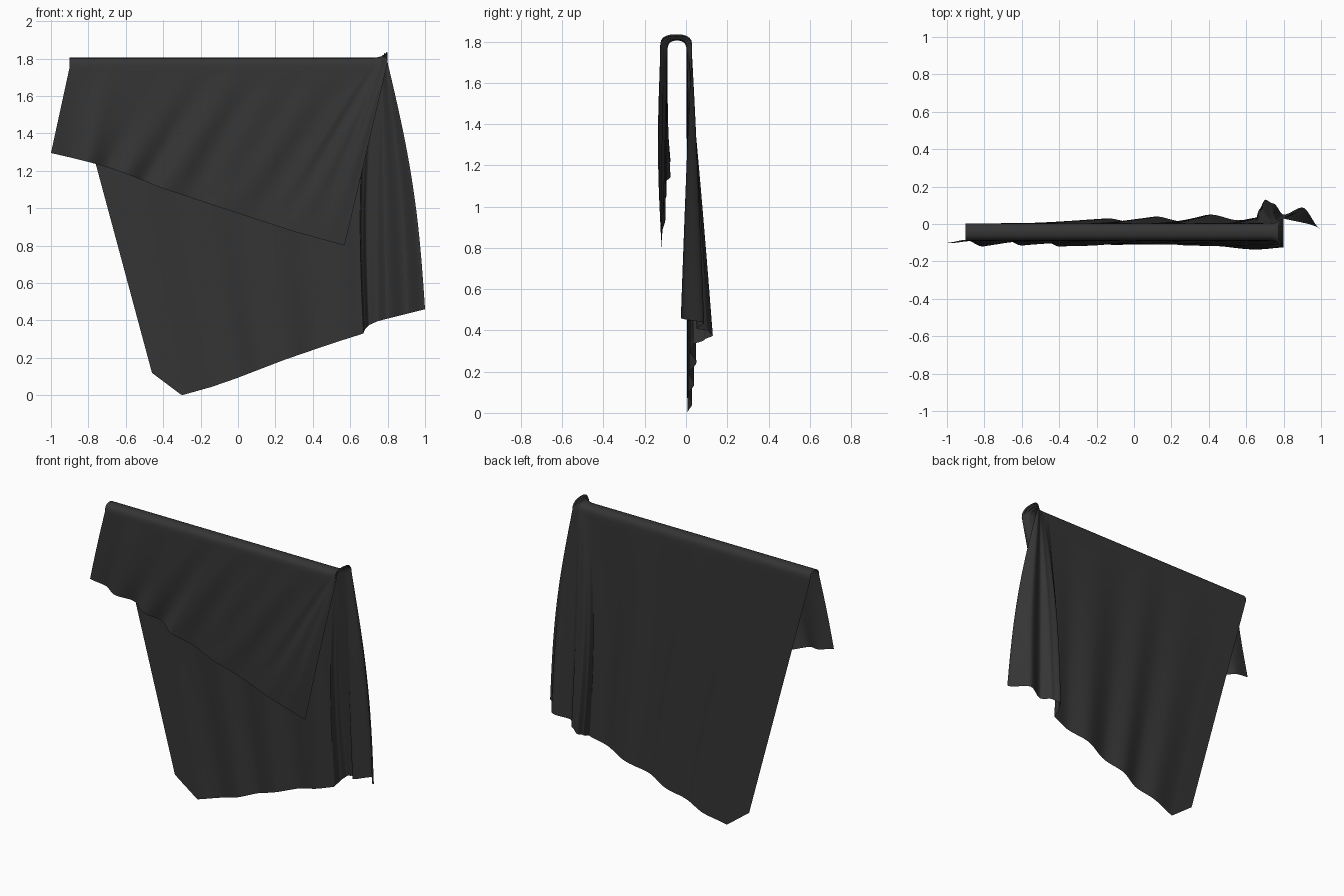
import bpy, bmesh, math
from mathutils import Vector

if "Cube" in bpy.data.objects:
    bpy.data.objects.remove(bpy.data.objects["Cube"])

NU, NB, NA, NF = 220, 44, 10, 30


def lerp(a, b, t):
    return a + (b - a) * t


def smooth(a, b, t):
    t = min(1, max(0, (t - a) / (b - a)))
    return t * t * (3 - 2 * t)


def sample(keys, u, curved=True):
    """Interpolate (u, x, y, z) keys; y is eased so that waves are round."""
    for a, b in zip(keys, keys[1:]):
        if u <= b[0] + 1e-9:
            t = (u - a[0]) / (b[0] - a[0])
            e = t * t * (3 - 2 * t) if curved else t
            return Vector((lerp(a[1], b[1], t), lerp(a[2], b[2], e), lerp(a[3], b[3], t)))
    return Vector(keys[-1][1:])


# Hem of the long back panel, with clipped corner, pleat and side flap
back_hem = [
    (0, -.46, .005, .12), (.08, -.30, .008, 0), (.20, -.14, .03, .045),
    (.28, -.01, .01, .09), (.36, .12, .04, .14), (.44, .25, .015, .19),
    (.54, .41, .05, .245), (.64, .56, .02, .295), (.72, .67, .035, .33),
    (.76, .68, .09, .355), (.80, .70, .13, .375), (.84, .745, .11, .395),
    (.88, .80, .05, .41), (.94, .90, .088, .435), (1, 1.0, -.025, .46)]

# Hem of the short front panel
front_hem = [
    (0, -1.0, -.10, 1.295), (.06, -.90, -.085, 1.272), (.12, -.81, -.12, 1.25),
    (.19, -.70, -.075, 1.22), (.25, -.60, -.115, 1.185), (.32, -.50, -.075, 1.145),
    (.38, -.40, -.12, 1.105), (.48, -.25, -.095, 1.055), (.57, -.10, -.112, 1.005),
    (.69, .10, -.10, .94), (.83, .30, -.115, .875), (1, .57, -.12, .80)]

# Ridge over the rail, gathered at the right end
ridge = [(0, -.90, 0, 0), (.72, .69, 0, 0), (.85, .765, 0, 0), (1, .80, 0, 0)]


def column(u):
    s = smooth(.78, 1, u)
    x = sample(ridge, u).x
    yb, yf = lerp(.003, .03, s), lerp(-.09, -.125, s)
    top = lerp(1.805, 1.832, s) + .004 * s * math.sin(u * 130)
    base = top - .05
    pts = []
    # Back panel from hem to rail
    hem = sample(back_hem, u)
    for i in range(NB):
        t = 1 - i / NB
        bulge = math.sin(math.pi * t)
        p = Vector((x, yb, base)).lerp(hem, t)
        p.y = lerp(yb, hem.y, t ** .85)
        p.x += .035 * bulge * smooth(.86, 1, u)
        p.x -= .03 * bulge * smooth(.60, .75, u) * (1 - smooth(.78, .90, u))
        pts.append(p)
    # Rounded bend over the rail
    c, r = (yb + yf) / 2, (yb - yf) / 2
    for i in range(NA + 1):
        a = math.pi * i / NA
        ca = math.cos(a)
        pts.append(Vector((x, c + r * math.copysign(abs(ca) ** .8, ca),
                           base + .05 * math.sin(a) ** .8)))
    # Front panel down to its hem
    hem = sample(front_hem, u)
    for i in range(1, NF + 1):
        t = i / NF
        p = Vector((x, yf, base)).lerp(hem, t)
        p.y -= .012 * math.sin(math.pi * t) * (.4 + .6 * s)
        p.y += .005 * math.sin(math.pi * t) * math.sin(u * 58)
        pts.append(p)
    return pts


bm = bmesh.new()
cols = [[bm.verts.new(p) for p in column(i / NU)] for i in range(NU + 1)]
for a, b in zip(cols, cols[1:]):
    for j in range(len(a) - 1):
        bm.faces.new((a[j], a[j + 1], b[j + 1], b[j]))
bmesh.ops.recalc_face_normals(bm, faces=bm.faces)
for f in bm.faces:
    f.smooth = True
mesh = bpy.data.meshes.new("draped_cloth")
bm.to_mesh(mesh)
bm.free()
cloth = bpy.data.objects.new("draped_cloth", mesh)
bpy.context.collection.objects.link(cloth)

# Dark grey fabric
mat = bpy.data.materials.new("dark_fabric")
mat.diffuse_color = (.035, .035, .035, 1)
mat.use_nodes = True
mat.node_tree.nodes["Principled BSDF"].inputs["Base Color"].default_value = mat.diffuse_color
mesh.materials.append(mat)
